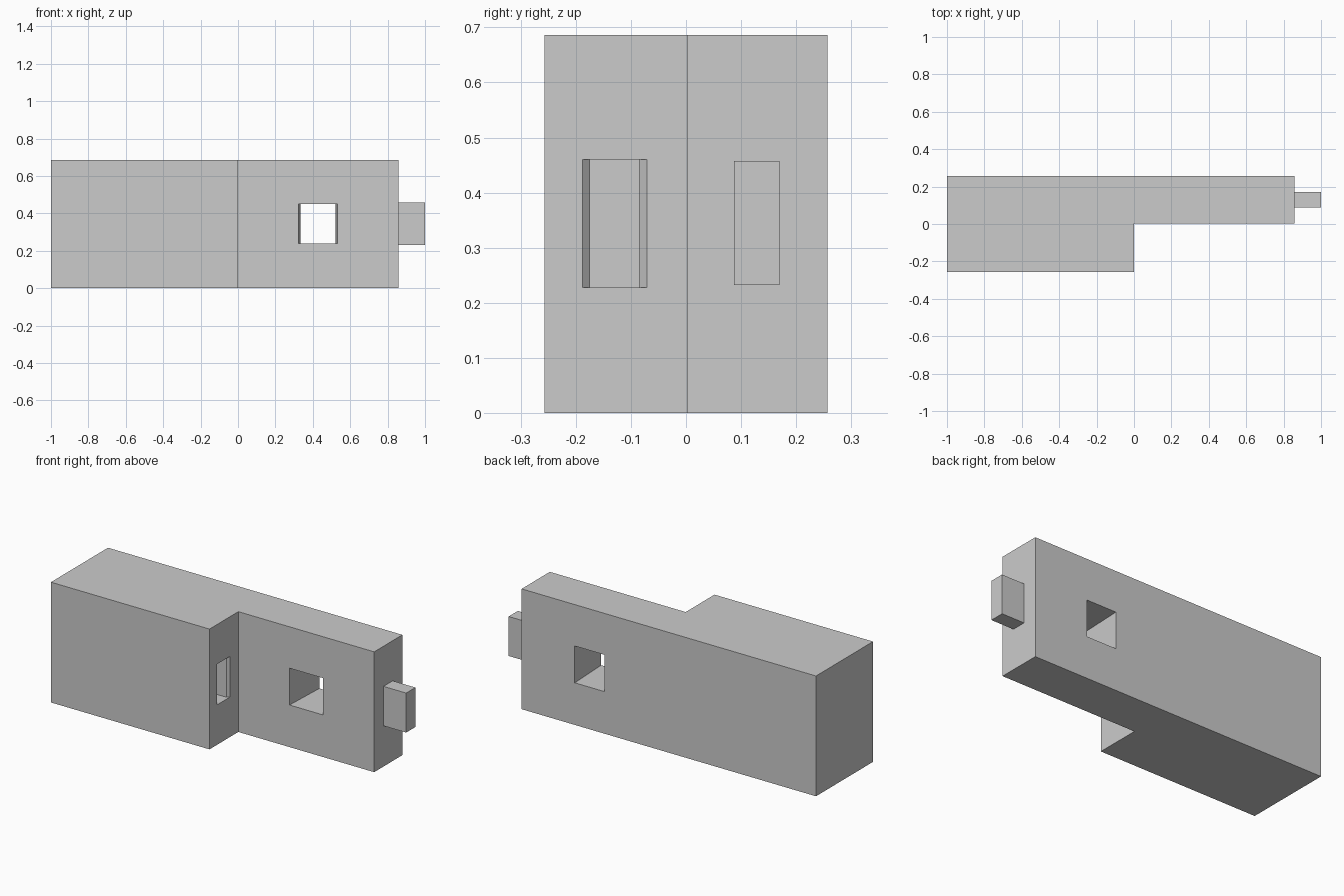
import bpy, bmesh

if "Cube" in bpy.data.objects:
    bpy.data.objects.remove(bpy.data.objects["Cube"])


def loft(name, a, b, helper=False):
    """Solid between two matching closed outlines."""
    bm = bmesh.new()
    va = [bm.verts.new(p) for p in a]
    vb = [bm.verts.new(p) for p in b]
    n = len(va)
    bm.faces.new(va)
    bm.faces.new(vb[::-1])
    for i in range(n):
        j = (i + 1) % n
        bm.faces.new((va[i], vb[i], vb[j], va[j]))
    bmesh.ops.recalc_face_normals(bm, faces=bm.faces)
    me = bpy.data.meshes.new(name)
    bm.to_mesh(me)
    bm.free()
    ob = bpy.data.objects.new(name, me)
    bpy.context.collection.objects.link(ob)
    if helper:
        ob.hide_render = True
        ob.hide_set(True)
        ob.display_type = 'WIRE'
    return ob


def rect_x(x, y0, y1, z0, z1):
    return [(x, y0, z0), (x, y1, z0), (x, y1, z1), (x, y0, z1)]


def rect_y(y, x0, x1, z0, z1):
    return [(x0, y, z0), (x1, y, z0), (x1, y, z1), (x0, y, z1)]


def cut(ob, cutter):
    m = ob.modifiers.new("cut_" + cutter.name, 'BOOLEAN')
    m.operation = 'DIFFERENCE'
    m.solver = 'EXACT'
    m.object = cutter


# Beam with half-lap: L-shaped plan extruded upwards
H, W, L = 0.686, 0.257, 0.857
plan = [(-1, -W), (0, -W), (0, 0.003), (L, 0.003), (L, W), (-1, W)]
beam = loft("lap_beam", [(x, y, 0) for x, y in plan],
            [(x, y, H) for x, y in plan])

# Tenon on the end of the lap
loft("tenon", rect_x(L, 0.087, 0.17, 0.232, 0.457),
     rect_x(1, 0.087, 0.17, 0.232, 0.457))

# Wedge hole through the lap, narrowing towards the back
wedge = loft("wedge_hole_cutter", rect_y(-0.047, 0.321, 0.535, 0.24, 0.45),
             rect_y(0.307, 0.335, 0.52, 0.24, 0.45), True)
cut(beam, wedge)

# Mortise in the shoulder, with bevelled side lips
mortise = loft("mortise_cutter", rect_x(-0.16, -0.174, -0.085, 0.228, 0.46),
               rect_x(0.02, -0.174, -0.085, 0.228, 0.46), True)
lip = loft("mortise_lip_cutter", rect_x(-0.014, -0.174, -0.085, 0.228, 0.46),
           rect_x(0.014, -0.202, -0.057, 0.228, 0.46), True)
cut(beam, mortise)
cut(beam, lip)
